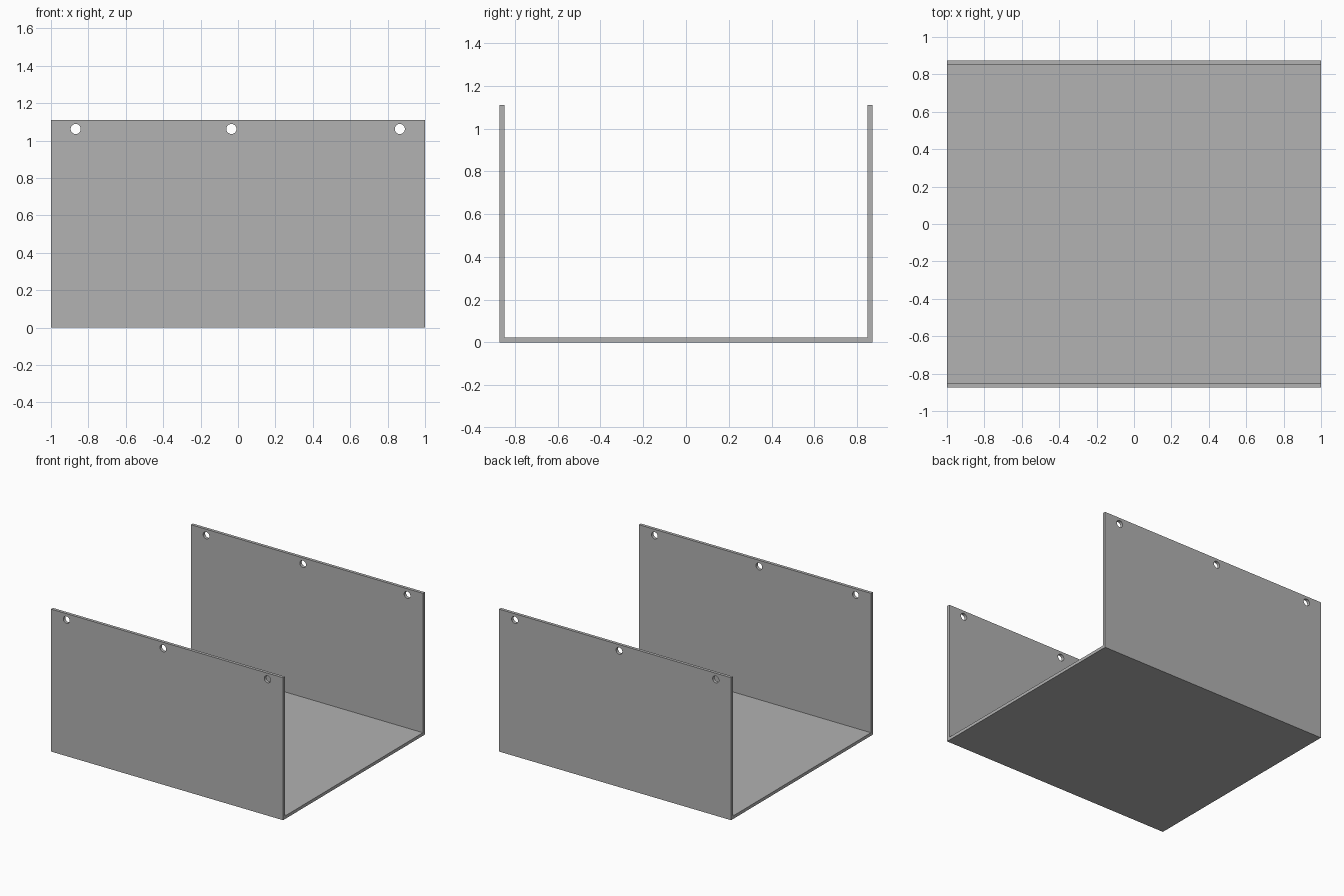
import bpy, bmesh, math
from mathutils import Matrix

cube = bpy.data.objects.get("Cube")
if cube:
    bpy.data.objects.remove(cube, do_unlink=True)

HALF_X, HALF_Y, HEIGHT, WALL = 1.0, 0.873, 1.11, 0.024
HOLE_X, HOLE_Z, HOLE_R = (-0.868, -0.035, 0.865), 1.062, 0.027

gray = bpy.data.materials.new("plain gray")
gray.use_nodes = True
color = (0.445, 0.445, 0.445, 1)
gray.diffuse_color = color
gray.node_tree.nodes["Principled BSDF"].inputs["Base Color"].default_value = color


def add_object(name, bm):
    bmesh.ops.recalc_face_normals(bm, faces=bm.faces)
    mesh = bpy.data.meshes.new(name)
    bm.to_mesh(mesh)
    bm.free()
    mesh.materials.append(gray)
    obj = bpy.data.objects.new(name, mesh)
    bpy.context.collection.objects.link(obj)
    return obj


# U-shaped channel: half profile mirrored in y, extruded along x
half = [(HALF_Y, 0), (HALF_Y, HEIGHT), (HALF_Y - WALL, HEIGHT), (HALF_Y - WALL, WALL)]
profile = half + [(-y, z) for y, z in reversed(half)]
bm = bmesh.new()
face = bm.faces.new([bm.verts.new((-HALF_X, y, z)) for y, z in profile])
ext = bmesh.ops.extrude_face_region(bm, geom=[face])
verts = [v for v in ext["geom"] if isinstance(v, bmesh.types.BMVert)]
bmesh.ops.translate(bm, verts=verts, vec=(2 * HALF_X, 0, 0))
channel = add_object("channel", bm)

# Round mounting holes through both walls
bm = bmesh.new()
for x in HOLE_X:
    place = Matrix.Translation((x, 0, HOLE_Z)) @ Matrix.Rotation(math.pi / 2, 4, "X")
    bmesh.ops.create_cone(bm, cap_ends=True, segments=32, radius1=HOLE_R,
                          radius2=HOLE_R, depth=2.2, matrix=place)
cutter = add_object("hole_cutter", bm)
cutter.hide_render = True
cutter.hide_viewport = True

cut = channel.modifiers.new("mounting holes", "BOOLEAN")
cut.operation = "DIFFERENCE"
cut.solver = "EXACT"
cut.object = cutter

# Apply the cut and discard the helper
bpy.context.view_layer.update()
graph = bpy.context.evaluated_depsgraph_get()
result = bpy.data.meshes.new_from_object(channel.evaluated_get(graph))
channel.modifiers.clear()
channel.data = result
bpy.data.objects.remove(cutter, do_unlink=True)

# Smooth hole walls, sharp plate edges
bpy.ops.object.select_all(action="DESELECT")
channel.select_set(True)
bpy.context.view_layer.objects.active = channel
bpy.ops.object.shade_smooth_by_angle(angle=math.radians(30))
